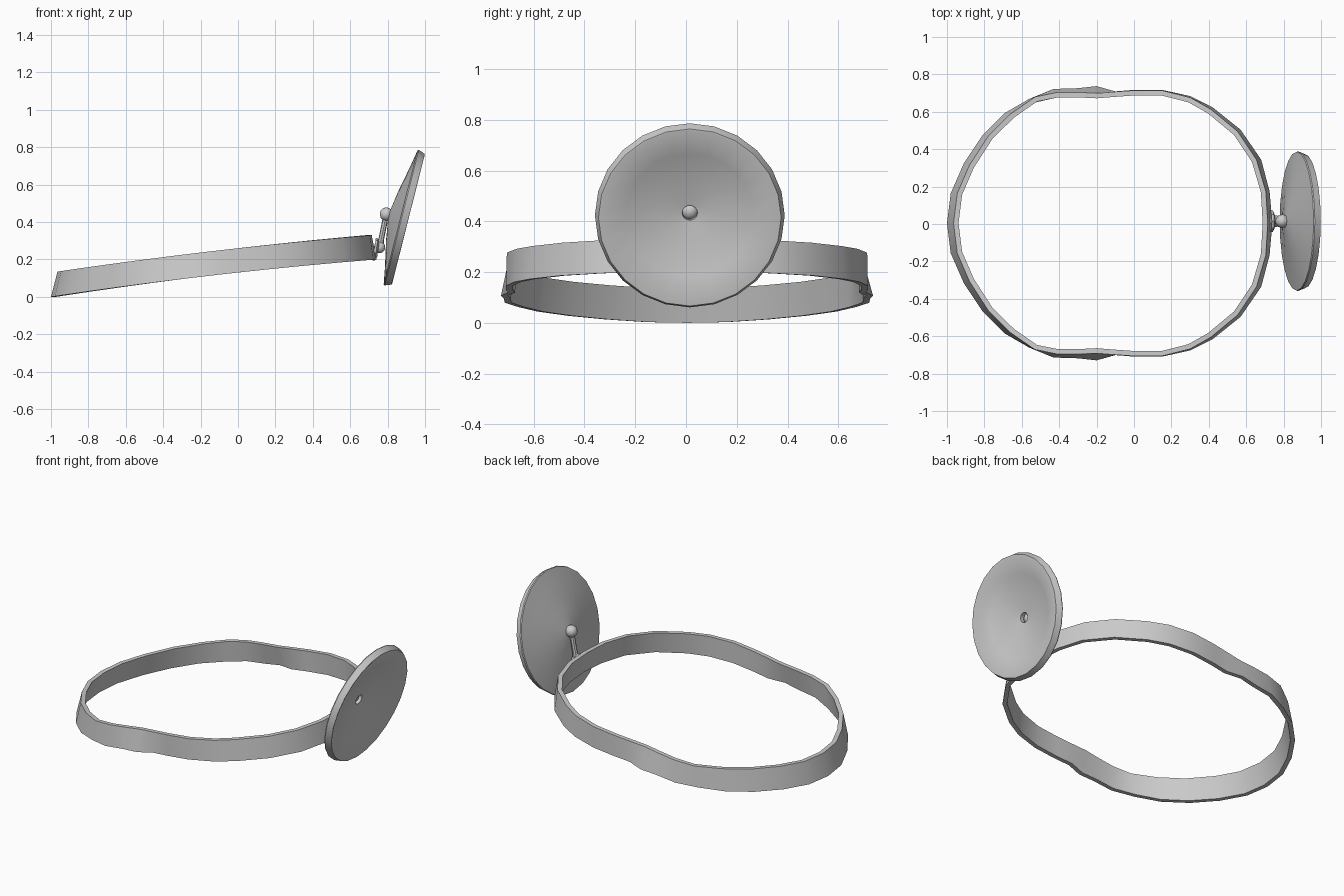
import bpy, bmesh, math
from mathutils import Vector

if "Cube" in bpy.data.objects:
    bpy.data.objects.remove(bpy.data.objects["Cube"])

metal = bpy.data.materials.new("grey")
metal.diffuse_color = (0.6, 0.6, 0.6, 1)
metal.use_nodes = True
metal.node_tree.nodes["Principled BSDF"].inputs["Base Color"].default_value = metal.diffuse_color


def finish(name, bm, angle=35):
    bmesh.ops.recalc_face_normals(bm, faces=bm.faces)
    me = bpy.data.meshes.new(name)
    bm.to_mesh(me)
    bm.free()
    ob = bpy.data.objects.new(name, me)
    bpy.context.collection.objects.link(ob)
    me.materials.append(metal)
    bpy.ops.object.select_all(action='DESELECT')
    ob.select_set(True)
    bpy.context.view_layer.objects.active = ob
    bpy.ops.object.shade_smooth_by_angle(angle=math.radians(angle))
    return ob


def bridge(bm, rings, wrap):
    """Quads between successive closed rings."""
    pairs = list(zip(rings, rings[1:])) + ([(rings[-1], rings[0])] if wrap else [])
    for a, b in pairs:
        n = len(a)
        for i in range(n):
            j = (i + 1) % n
            bm.faces.new((a[i], a[j], b[j], b[i]))


def lathe(name, profile, origin, axis, sides, wrap=False, angle=35):
    """Spin (radius, offset along axis) points about an axis."""
    bm = bmesh.new()
    axis = Vector(axis).normalized()
    v = Vector((0, 1, 0))
    u = v.cross(axis).normalized()
    v = axis.cross(u)
    rings = []
    for r, h in profile:
        rings.append([bm.verts.new(Vector(origin) + axis * h
                      + u * r * math.cos(2 * math.pi * i / sides)
                      + v * r * math.sin(2 * math.pi * i / sides)) for i in range(sides)])
    bridge(bm, rings, wrap)
    if not wrap:
        bm.faces.new(rings[0])
        bm.faces.new(rings[-1])
    return finish(name, bm, angle)


def ball(name, centre, radius):
    bm = bmesh.new()
    bmesh.ops.create_uvsphere(bm, u_segments=10, v_segments=6, radius=radius)
    bmesh.ops.translate(bm, verts=bm.verts, vec=centre)
    return finish(name, bm, 60)


# Headband: half outlines of the lower and upper outer edges, front to back
low = [(.74, 0), (.725, .17), (.68, .34), (.57, .5), (.42, .62), (.3, .68), (.15, .713),
       (0, .713), (-.1, .705), (-.2, .733), (-.3, .722), (-.43, .718), (-.56, .665),
       (-.69, .59), (-.81, .47), (-.91, .32), (-.98, .16), (-1, 0)]
top = [(.715, 0), (.705, .17), (.655, .34), (.555, .49), (.41, .61), (.3, .672), (.15, .71),
       (0, .71), (-.1, .703), (-.2, .695), (-.3, .7), (-.41, .7), (-.53, .675),
       (-.66, .585), (-.78, .465), (-.88, .31), (-.945, .16), (-.965, 0)]


def outline(half):
    return [Vector(p) for p in half] + [Vector((x, -y)) for x, y in half[-2:0:-1]]


def inset(pts, t):
    out = []
    for i, p in enumerate(pts):
        d = (pts[(i + 1) % len(pts)] - pts[i - 1]).normalized()
        out.append(p + Vector((-d.y, d.x)) * t)
    return out


def z_low(x):
    return max(0, .13 + .1097 * x - .0203 * x * x)


def z_top(x):
    return .26 + .1114 * x - .0188 * x * x


bm = bmesh.new()
lo, hi = outline(low), outline(top)
rings = []
for base, pts, f in ((lo, lo, z_low), (hi, hi, z_top),
                     (hi, inset(hi, .027), z_top), (lo, inset(lo, .027), z_low)):
    rings.append([bm.verts.new((p.x, p.y + .004, f(b.x))) for b, p in zip(base, pts)])
bridge(bm, rings, True)
finish("headband", bm, 40)

# Concave round mirror with a centre hole, tilted downwards
N = Vector((.97, 0, -.245))
C = Vector((.89, .015, .42))
lathe("mirror_dish", [(.03, -.055), (.12, -.043), (.25, -.015), (.355, .022), (.36, .021),
                      (.374, -.015), (.371, -.021), (.28, -.037), (.13, -.068), (.03, -.083)],
      C, N, 24, wrap=True)

# Swivel: mounting plate, lower joint, arm and upper joint
Y = .015
lathe("mounting_plate", [(.06, 0), (.06, .012), (.04, .022)], (.728, Y, .255), (1, 0, -.15), 10)
ball("lower_joint", (.757, Y, .265), .032)
a, b = Vector((.757, Y, .265)), Vector((.793, Y, .442))
lathe("arm", [(.021, 0), (.015, .05), (.015, (b - a).length)], a, b - a, 8)
ball("upper_joint", b, .037)
